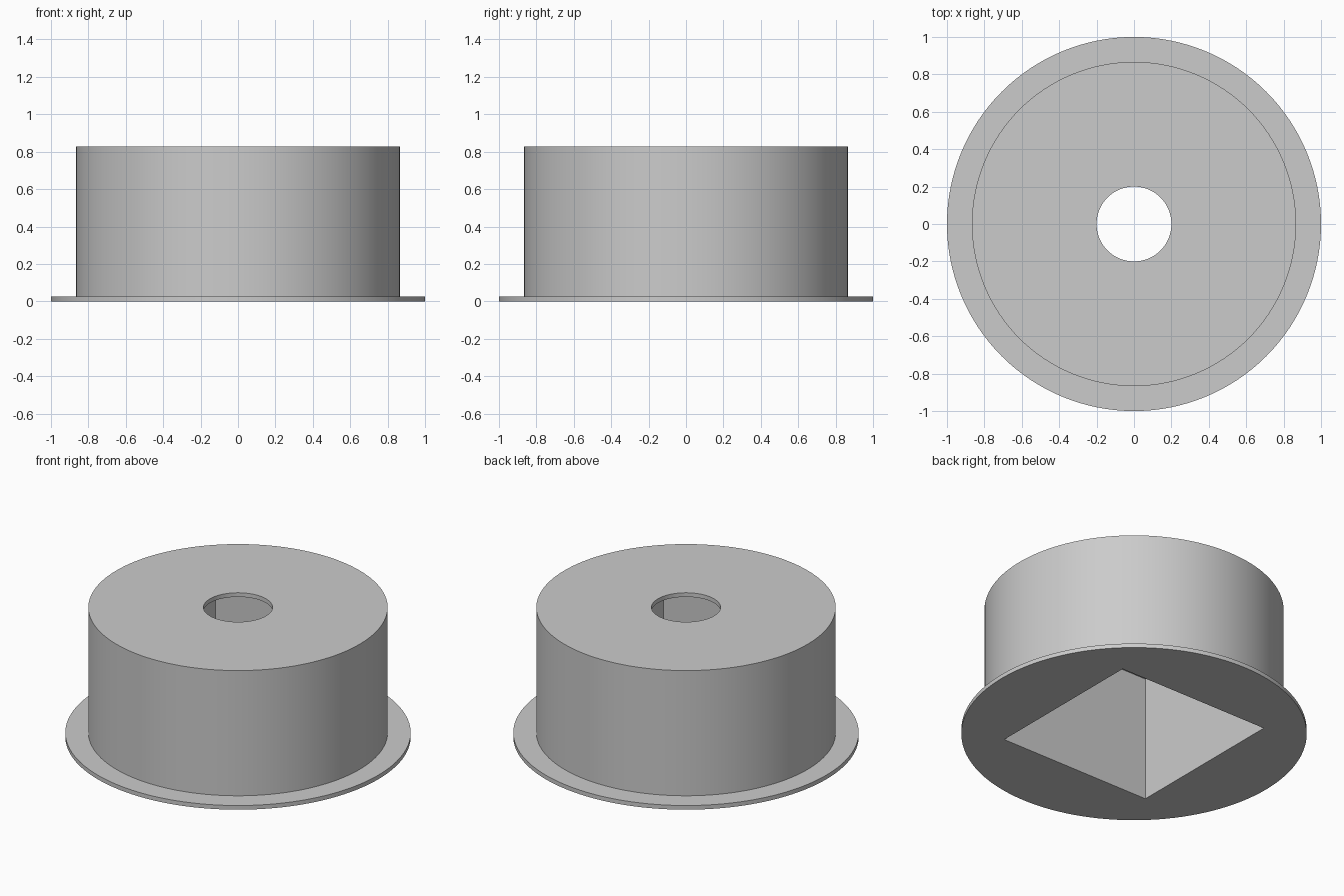
import bpy
import bmesh
from math import sin, cos, pi, radians

cube = bpy.data.objects.get("Cube")
if cube:
    bpy.data.objects.remove(cube, do_unlink=True)

SEGMENTS = 128
UNIT = 1 / 15
FLANGE_R, BODY_R, HOLE_R, SOCKET_HALF = 1.0, 13 * UNIT, 3 * UNIT, 8 * UNIT
WALL = 0.4 * UNIT
CEILING = 12 * UNIT
TOP = CEILING + WALL


def ring(bm, size, z, square=False):
    """Ring of vertices: a circle of radius size, or a square of half-side size."""
    verts = []
    for i in range(SEGMENTS):
        a = 2 * pi * i / SEGMENTS
        r = size / max(abs(cos(a)), abs(sin(a))) if square else size
        verts.append(bm.verts.new((r * cos(a), r * sin(a), z)))
    return verts


# Flanged round cap with a top hole opening into a square socket
bm = bmesh.new()
rings = [
    ring(bm, HOLE_R, CEILING),
    ring(bm, HOLE_R, TOP),
    ring(bm, BODY_R, TOP),
    ring(bm, BODY_R, WALL),
    ring(bm, FLANGE_R, WALL),
    ring(bm, FLANGE_R, 0),
    ring(bm, SOCKET_HALF, 0, square=True),
    ring(bm, SOCKET_HALF, CEILING, square=True),
]
for k, lower in enumerate(rings):
    upper = rings[(k + 1) % len(rings)]
    for i in range(SEGMENTS):
        j = (i + 1) % SEGMENTS
        bm.faces.new((lower[i], lower[j], upper[j], upper[i]))
bmesh.ops.recalc_face_normals(bm, faces=bm.faces)

mesh = bpy.data.meshes.new("flanged_cap")
bm.to_mesh(mesh)
bm.free()
cap = bpy.data.objects.new("flanged_cap", mesh)
bpy.context.collection.objects.link(cap)

# Plain grey material
grey = bpy.data.materials.new("light_grey")
grey.use_nodes = True
colour = (0.6, 0.6, 0.6, 1)
grey.diffuse_color = colour
for node in grey.node_tree.nodes:
    if node.type == 'BSDF_PRINCIPLED':
        node.inputs["Base Color"].default_value = colour
mesh.materials.append(grey)

# Smooth round walls, crisp rims and corners
bpy.ops.object.select_all(action='DESELECT')
cap.select_set(True)
bpy.context.view_layer.objects.active = cap
bpy.ops.object.shade_smooth_by_angle(angle=radians(30))
